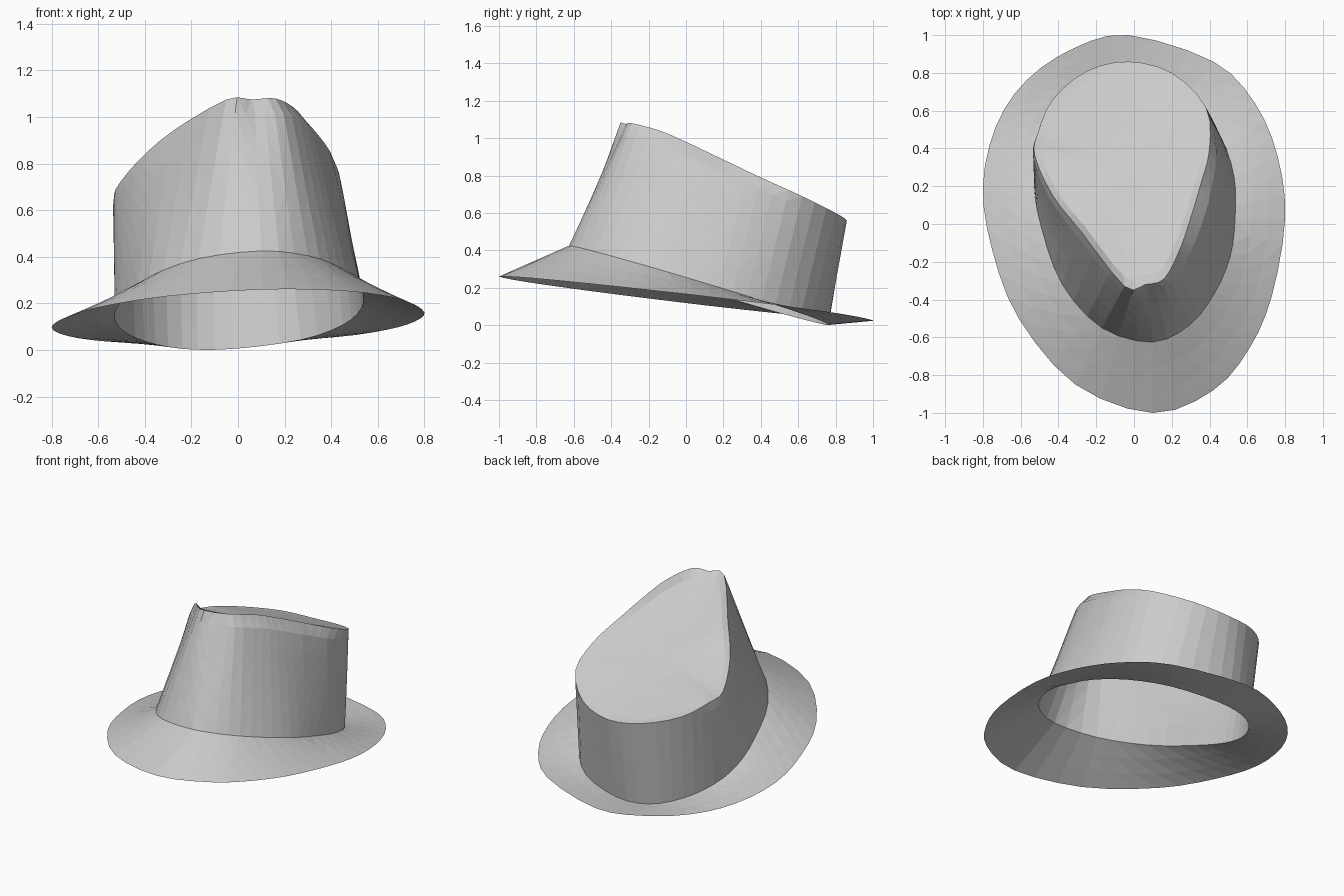
import bpy
import bmesh
from mathutils import Vector

old = bpy.data.objects.get("Cube")
if old:
    bpy.data.objects.remove(old, do_unlink=True)

felt = bpy.data.materials.new("grey_felt")
felt.use_nodes = True
felt.diffuse_color = (0.6, 0.6, 0.6, 1)
felt.node_tree.nodes["Principled BSDF"].inputs["Base Color"].default_value = (0.6, 0.6, 0.6, 1)

STEPS = 3  # samples between control points


def smooth_loop(points):
    """Closed Catmull-Rom curve through the control points."""
    pts = [Vector(p) for p in points]
    n, out = len(pts), []
    for i in range(n):
        a, b, c, d = (pts[(i + k) % n] for k in (-1, 0, 1, 2))
        for s in range(STEPS):
            t = s / STEPS
            out.append(0.5 * (2 * b + (c - a) * t + (2 * a - 5 * b + 4 * c - d) * t ** 2
                              + (3 * b - a - 3 * c + d) * t ** 3))
    return out


def tilted(outline, z0, y_slope, x_slope):
    """Lay a flat outline on a tilted plane."""
    return smooth_loop([(x, y, z0 + y * y_slope + x * x_slope) for x, y in outline])


def blend(a, b, t):
    return [p.lerp(q, t) for p, q in zip(a, b)]


def clamp(v):
    return max(0, min(1, v))


def loft(name, rings, tip=None):
    """Skin a stack of rings, optionally closed by a tip point."""
    bm = bmesh.new()
    rows = [[bm.verts.new(p) for p in ring] for ring in rings]
    n = len(rows[0])
    for low, high in zip(rows, rows[1:]):
        for i in range(n):
            j = (i + 1) % n
            bm.faces.new((low[i], low[j], high[j], high[i]))
    if tip:
        end = bm.verts.new(tip)
        for i in range(n):
            bm.faces.new((rows[-1][i], rows[-1][(i + 1) % n], end))
    bmesh.ops.triangulate(bm, faces=bm.faces[:])
    mesh = bpy.data.meshes.new(name)
    bm.to_mesh(mesh)
    bm.free()
    mesh.materials.append(felt)
    obj = bpy.data.objects.new(name, mesh)
    bpy.context.collection.objects.link(obj)
    return obj


# Outlines start at the front and run towards the left side (+x)
brim_edge = tilted([(.1, -1), (.42, -.88), (.61, -.66), (.73, -.38), (.8, .03), (.76, .36),
                    (.64, .64), (.42, .86), (-.03, 1), (-.32, .93), (-.57, .76), (-.73, .52),
                    (-.8, .2), (-.75, -.14), (-.61, -.5), (-.31, -.85)], .142, -.115, .03)
band = tilted([(.1, -.625), (.3, -.53), (.43, -.36), (.51, -.17), (.535, .03), (.53, .25),
               (.45, .48), (.27, .67), (-.02, .76), (-.24, .73), (-.4, .6), (-.5, .42),
               (-.53, .22), (-.49, -.02), (-.38, -.32), (-.17, -.55)], .234, -.3, .04)
crown_edge = smooth_loop([(.06, -.32, 1.075), (.16, -.29, 1.08), (.24, -.14, 1.04),
                          (.29, 0, .98), (.35, .2, .885), (.4, .4, .79), (.38, .62, .69),
                          (.2, .8, .6), (-.03, .86, .56), (-.25, .81, .575), (-.43, .66, .61),
                          (-.51, .48, .66), (-.525, .36, .69), (-.43, .15, .81),
                          (-.28, -.04, .94), (-.05, -.33, 1.075)])

# Brim: single sheet, lifted at the front
loft("brim", [blend(brim_edge, band, t / 3) for t in range(4)])

# Crown wall: open below, with a rounded shoulder along the left side
wall = []
for t, fullness in ((0, 0), (.2, .02), (.4, .04), (.6, .07), (.75, .1), (.9, .13), (1, 0)):
    ring = []
    for p in blend(band, crown_edge, t):
        weight = clamp((.6 - p.y) / .5) * (1 if p.x > 0 else .2)
        ring.append(Vector((p.x * (1 + fullness * weight), p.y, p.z)))
    wall.append(ring)
loft("crown_wall", wall)

# Crown top: flush at the back, dropping inside a shallow lip towards the front
centre = Vector((-.04, .3, 0))


def panel_height(p):
    return .911 - .43 * p.y + .14 * p.x


def panel_ring(scale, flatten):
    ring = []
    for p in crown_edge:
        q = centre + (p - centre) * scale
        lift = (p.z - panel_height(p)) * (1 - flatten)
        dip = .025 * clamp((.5 - q.y) / .5)
        ring.append(Vector((q.x, q.y, panel_height(q) + lift - dip)))
    return ring


loft("crown_top", [crown_edge, panel_ring(.92, .2), panel_ring(.6, .6), panel_ring(.3, .9)],
     Vector((centre.x, centre.y, .77)))
